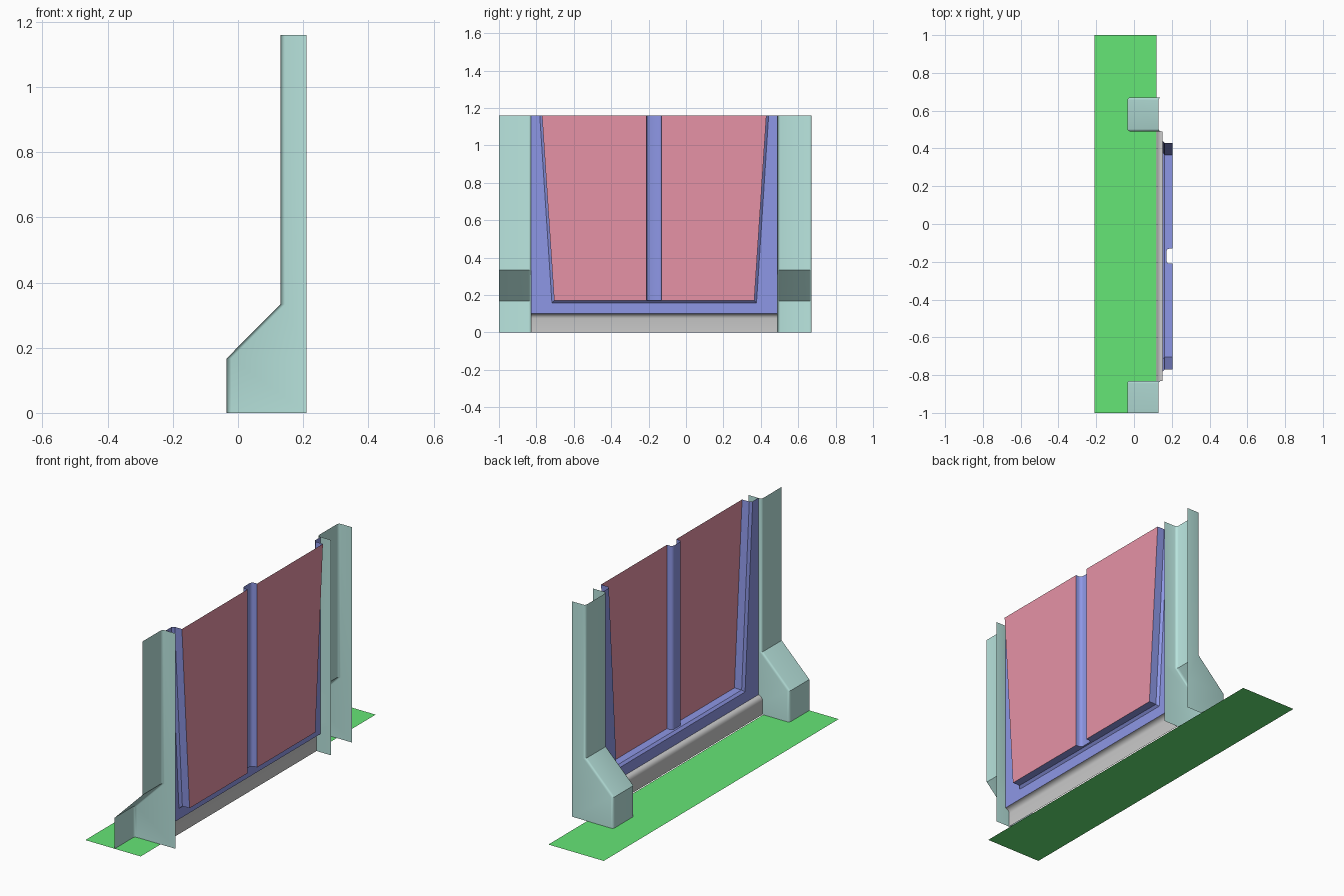
import bpy
from math import sin, cos, pi, radians

if "Cube" in bpy.data.objects:
    bpy.data.objects.remove(bpy.data.objects["Cube"])

TOP = 1.16          # height of the wall section
MID = -0.17         # y centre of the window bay


def material(name, rgb):
    m = bpy.data.materials.new(name)
    m.diffuse_color = (*rgb, 1)
    m.use_nodes = True
    m.node_tree.nodes["Principled BSDF"].inputs["Base Color"].default_value = m.diffuse_color
    return m


TEAL = material("teal", (0.49, 0.79, 0.74))
BLUE = material("blue", (0.27, 0.31, 0.79))
RED = material("red", (0.79, 0.29, 0.38))
GREEN = material("green", (0.13, 0.79, 0.18))


def sheet(name, verts, faces, mat=None):
    mesh = bpy.data.meshes.new(name)
    mesh.from_pydata(verts, [], faces)
    ob = bpy.data.objects.new(name, mesh)
    bpy.context.collection.objects.link(ob)
    if mat:
        mesh.materials.append(mat)
    bpy.ops.object.select_all(action='DESELECT')
    ob.select_set(True)
    bpy.context.view_layer.objects.active = ob
    bpy.ops.object.shade_smooth_by_angle(angle=radians(35))
    return ob


def loft(name, rows, mat=None, skip=()):
    """Join equal-length rows of points with quads; skip leaves out (row, column) cells."""
    n = len(rows[0])
    faces = [(r * n + c, r * n + c + 1, (r + 1) * n + c + 1, (r + 1) * n + c)
             for r in range(len(rows) - 1) for c in range(n - 1) if (r, c) not in skip]
    return sheet(name, [p for row in rows for p in row], faces, mat)


def corner(x, y, r, side):
    """Rounded corner from the front face round to a side wall, as (x, y) points."""
    return [(x + r - r * cos(a), y - side * r + side * r * sin(a))
            for a in (i * pi / 6 for i in range(4))]


# Pavement strip
loft("pavement", [[(-0.21, -1, 0), (0.12, -1, 0)], [(-0.21, 1, 0), (0.12, 1, 0)]], GREEN)


# Pillars: open-backed shells with a sloped foot
def pillar(name, y0, y1, near_wall):
    rows = []
    for x, z in ((-0.035, 0), (-0.035, 0.167), (0.13, 0.333), (0.13, TOP)):
        near = [(0.21, y0)] + corner(x, y0, 0.014, -1)[::-1] if near_wall else [(x, y0)]
        section = near + corner(x, y1, 0.014, 1) + [(0.21, y1)]
        rows.append([(px, py, z) for px, py in section][::-1])
    loft(name, rows, TEAL)


pillar("end_pillar", -1, -0.83, False)      # cut open where the next bay joins
pillar("inner_pillar", 0.49, 0.67, True)

# Stone plinth with a rounded top edge
plinth = [(0.125, 0), (0.125, 0.075)]
plinth += [(0.15 - 0.025 * cos(i * pi / 8), 0.075 + 0.025 * sin(i * pi / 8)) for i in range(1, 5)]
loft("plinth", [[(x, y, z) for x, z in plinth] for y in (0.49, -0.83)])


# Window frame: flat face, chamfer, then the reveal with splayed sides
def opening(x, grow):
    low, high, z = 0.535 + grow, 0.6 + grow, 0.17 - grow
    return [(x, MID - high, TOP), (x, MID - low, z), (x, MID + low, z), (x, MID + high, TOP)]


outer = [(0.15, -0.83, TOP), (0.15, -0.83, 0.1), (0.15, 0.49, 0.1), (0.15, 0.49, TOP)]
front, back = opening(0.162, 0), opening(0.205, 0)
loft("window_frame", [outer, opening(0.15, 0.012), front, back], BLUE, skip={(2, 1)})

# Mullion: rounded channel, open at the back
channel = ([(0.205, MID - 0.04)] + corner(0.172, MID - 0.04, 0.016, -1)[::-1]
           + corner(0.172, MID + 0.04, 0.016, 1) + [(0.205, MID + 0.04)])
loft("mullion", [[(x, y, z) for x, y in channel] for z in (TOP, 0.17)], BLUE)

# Sill: bottom of the reveal, notched round the mullion
sill = [front[1], front[2], back[2]] + [(x, y, 0.17) for x, y in channel[::-1]] + [back[1]]
sheet("window_sill", sill, [range(len(sill))], BLUE)

# Window panes either side of the mullion
for name, s in (("left_pane", -1), ("right_pane", 1)):
    pane = [(MID + s * 0.04, 0.17), (MID + s * 0.535, 0.17), (MID + s * 0.6, TOP), (MID + s * 0.04, TOP)]
    sheet(name, [(0.205, y, z) for y, z in pane], [(0, 1, 2, 3)[::-s]], RED)
